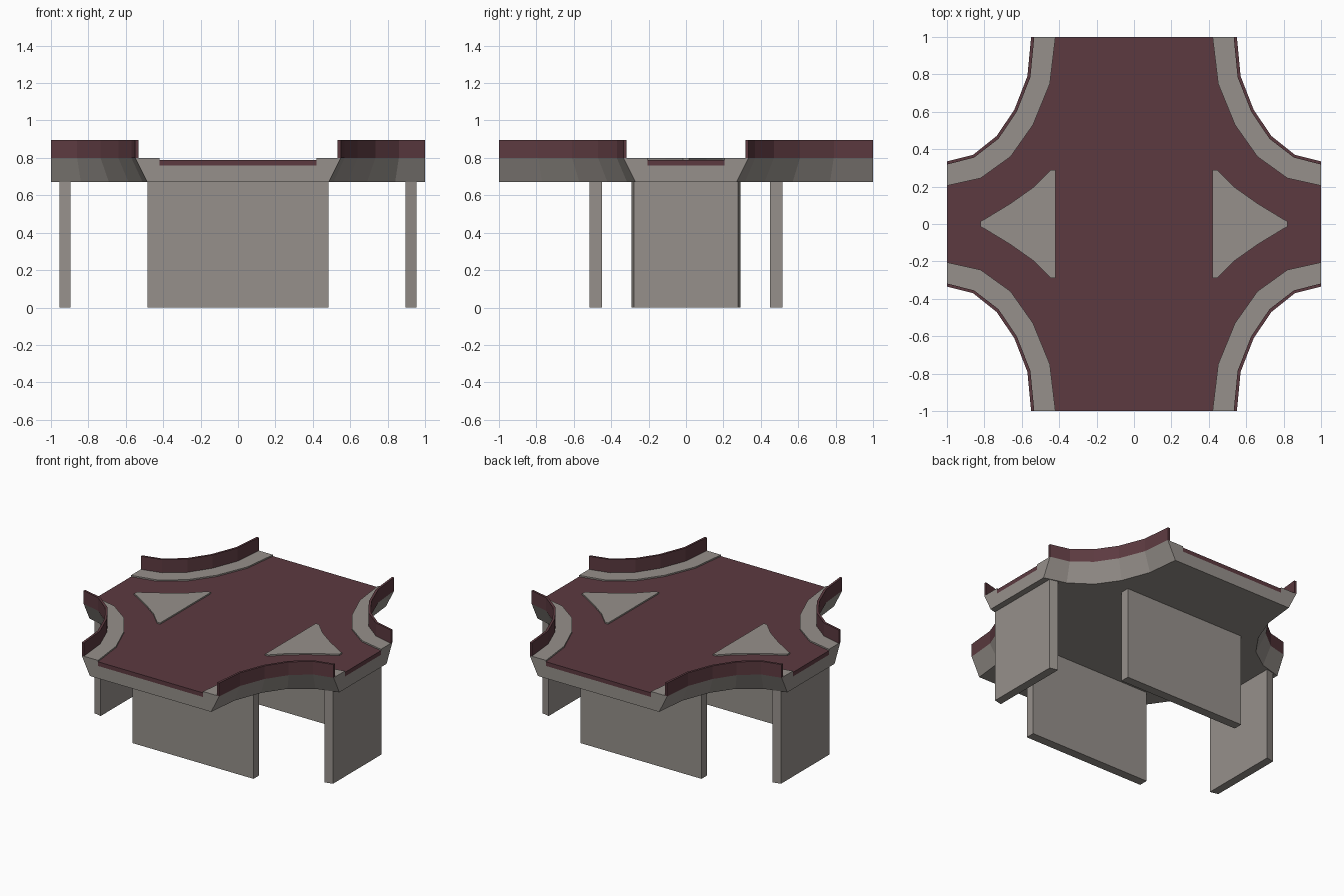
import bpy
import bmesh

cube = bpy.data.objects.get("Cube")
if cube:
    bpy.data.objects.remove(cube, do_unlink=True)


def material(name, rgb):
    m = bpy.data.materials.new(name)
    m.use_nodes = True
    m.diffuse_color = (*rgb, 1)
    m.node_tree.nodes["Principled BSDF"].inputs["Base Color"].default_value = (*rgb, 1)
    return m


CONCRETE = material("warm grey concrete", (0.305, 0.28, 0.258))
MAROON = material("dark maroon", (0.107, 0.042, 0.051))

# One corner of each outline, from the side arm (x = 1) to the front or back arm (y = 1)
OUTER = [(1, .335), (.86, .37), (.735, .47), (.64, .61), (.57, .79), (.55, 1)]
WALL_IN = [(1, .318), (.855, .355), (.724, .456), (.626, .602), (.554, .785), (.533, 1)]
ROAD = [(1, .205), (.82, .245), (.66, .36), (.54, .53), (.45, .75), (.42, 1)]
UNDER = [(1, .27), (.84, .315), (.69, .42), (.585, .57), (.51, .77), (.485, 1)]
N = len(OUTER)
QUADRANTS = [(1, 1), (-1, 1), (-1, -1), (1, -1)]

BOTTOM, BED, SURFACE, KERB, WALL = 0.67, 0.76, 0.79, 0.80, 0.895


def corner(path, sx, sy):
    """Mirror a corner path into a quadrant, kept counter-clockwise."""
    pts = [(x * sx, y * sy) for x, y in path]
    return pts if sx * sy > 0 else pts[::-1]


def ring(path):
    return [p for q in QUADRANTS for p in corner(path, *q)]


def finish(name, bm, mat):
    bmesh.ops.recalc_face_normals(bm, faces=bm.faces)
    mesh = bpy.data.meshes.new(name)
    bm.to_mesh(mesh)
    bm.free()
    mesh.materials.append(mat)
    ob = bpy.data.objects.new(name, mesh)
    bpy.context.collection.objects.link(ob)
    return ob


def prism(name, outline, z0, z1, mat):
    bm = bmesh.new()
    low = [bm.verts.new((x, y, z0)) for x, y in outline]
    high = [bm.verts.new((x, y, z1)) for x, y in outline]
    bm.faces.new(low[::-1])
    bm.faces.new(high)
    for i in range(len(low)):
        j = (i + 1) % len(low)
        bm.faces.new((low[i], low[j], high[j], high[i]))
    return finish(name, bm, mat)


# Deck with sloping curved sides, raised pavements and a recessed road bed
bm = bmesh.new()
levels = [[bm.verts.new((x, y, z)) for x, y in ring(path)]
          for path, z in ((UNDER, BOTTOM), (OUTER, KERB), (ROAD, KERB), (ROAD, BED))]
bm.faces.new(levels[0][::-1])
bm.faces.new(levels[-1])
for i in range(4 * N):
    j = (i + 1) % (4 * N)
    if i % N == N - 1:
        # flat end of an arm
        bm.faces.new([lv[i] for lv in levels[::-1]] + [lv[j] for lv in levels])
    else:
        for a, b in zip(levels, levels[1:]):
            bm.faces.new((a[i], a[j], b[j], b[i]))
finish("deck", bm, CONCRETE)

# Road surface
prism("road", ring(ROAD), BED, SURFACE, MAROON)

# Curved parapet wall on each corner
for sx, sy in QUADRANTS:
    name = ("back" if sy > 0 else "front") + ("_left" if sx > 0 else "_right") + "_parapet"
    outline = corner(OUTER, sx, sy) + corner(WALL_IN, sx, sy)[::-1]
    prism(name, outline, KERB, WALL, MAROON)

# Traffic islands and side support panels
half = [(.42, .29), (.447, .288), (.54, .195), (.66, .11), (.80, .025), (.82, .015)]
island = half + [(x, -y) for x, y in half[::-1]]
side_panel = [(.895, -.292), (.955, -.278), (.955, .278), (.895, .292)]
for side, s in (("left", 1), ("right", -1)):
    prism(side + "_island", [(x * s, y) for x, y in island], SURFACE, KERB, CONCRETE)
    prism(side + "_support", [(x * s, y) for x, y in side_panel], 0, BOTTOM, CONCRETE)

# Front and back support panels
for side, s in (("front", -1), ("back", 1)):
    panel = [(-.485, .45 * s), (.485, .45 * s), (.485, .515 * s), (-.485, .515 * s)]
    prism(side + "_support", panel, 0, BOTTOM, CONCRETE)
